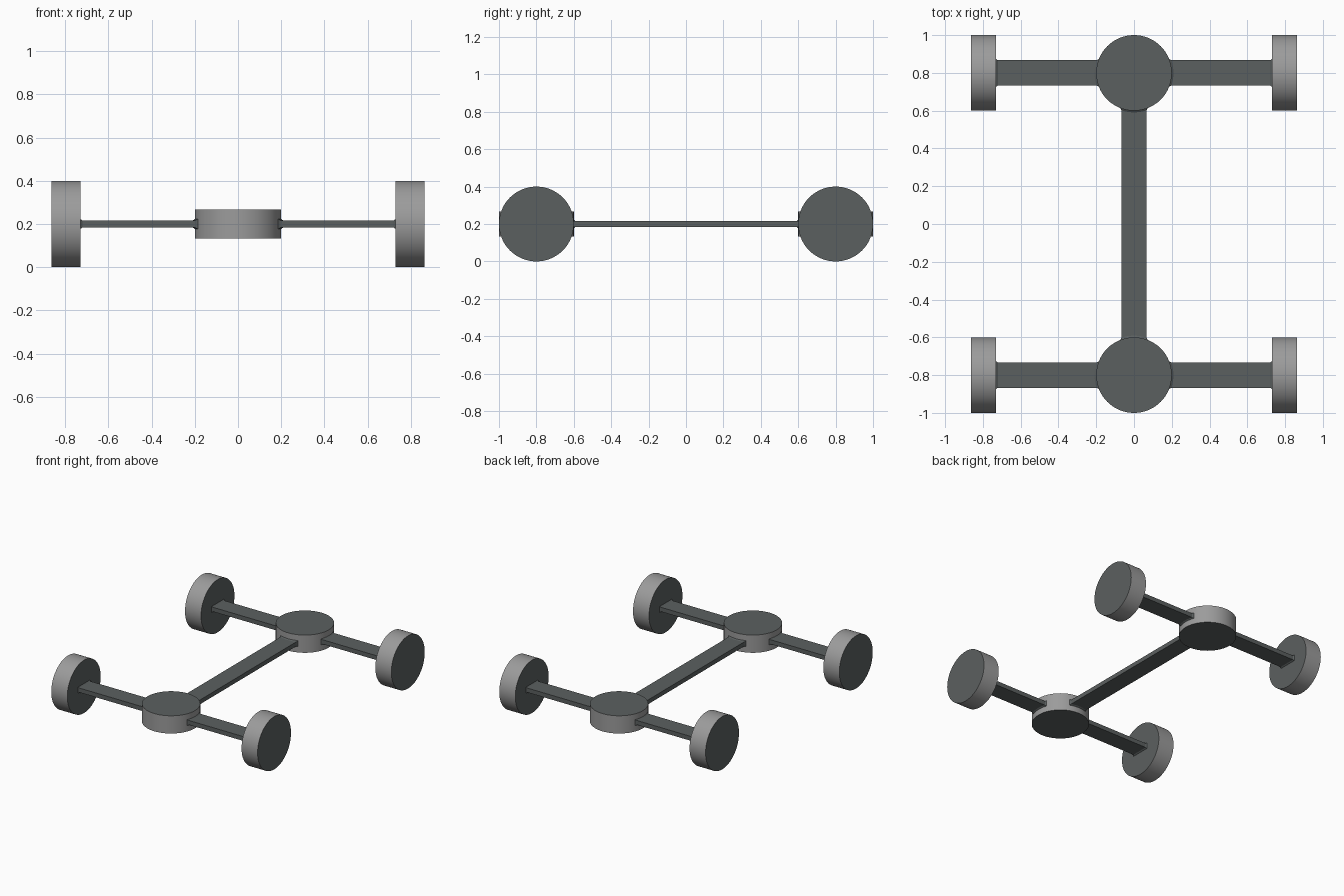
import bpy, bmesh, math
from mathutils import Matrix, Vector

if "Cube" in bpy.data.objects:
    bpy.data.objects.remove(bpy.data.objects["Cube"])

R, HALF, AXLE_Z = 0.2, 0.067, 0.2      # disc radius, half thickness, axle height
BEAM_W, BEAM_T = 0.067, 0.0165         # beam half width and half thickness
FLARE = 0.009                          # size of the flare where beams join discs


def make_material(name, rgb):
    m = bpy.data.materials.new(name)
    m.diffuse_color = (*rgb, 1)
    m.use_nodes = True
    m.node_tree.nodes["Principled BSDF"].inputs["Base Color"].default_value = m.diffuse_color
    return m


dark = make_material("dark slate", (0.105, 0.117, 0.117))
grey = make_material("mid grey", (0.33, 0.33, 0.33))


def finish(bm, name, mats):
    bmesh.ops.recalc_face_normals(bm, faces=bm.faces)
    me = bpy.data.meshes.new(name)
    bm.to_mesh(me)
    bm.free()
    for m in mats:
        me.materials.append(m)
    ob = bpy.data.objects.new(name, me)
    bpy.context.collection.objects.link(ob)
    bpy.ops.object.select_all(action='DESELECT')
    ob.select_set(True)
    bpy.context.view_layer.objects.active = ob
    bpy.ops.object.shade_smooth_by_angle(angle=math.radians(25))
    return ob


def disc(name, loc, rot=Matrix()):
    """Flat disc with dark caps and a grey rim."""
    bm = bmesh.new()
    bmesh.ops.create_cone(bm, cap_ends=True, segments=64, radius1=R, radius2=R, depth=2 * HALF)
    for f in bm.faces:
        f.material_index = 0 if len(f.verts) > 4 else 1
    bm.transform(Matrix.Translation(loc) @ rot)
    finish(bm, name, (dark, grey))


def beam(name, length, far_round, matrix):
    """Flat beam along local x from a hub centre, flared at both ends."""
    def near(y, r):
        return math.sqrt(r * r - y * y)

    def far(y, gap):
        return length - near(y, R + gap) if far_round else length - gap

    # Each station: position function, half width, half thickness
    stations = [
        (lambda y: near(y, R - 0.004), BEAM_W + FLARE, BEAM_T + FLARE),
        (lambda y: near(y, R + 0.009), BEAM_W, BEAM_T),
        (lambda y: far(y, 0.009), BEAM_W, BEAM_T),
        (lambda y: far(y, -0.004), BEAM_W + FLARE, BEAM_T + FLARE),
    ]
    bm = bmesh.new()
    steps = 8
    rings = []
    for pos, w, t in stations:
        ys = [w * (2 * i / steps - 1) for i in range(steps + 1)]
        ring = [bm.verts.new((pos(y), y, t)) for y in ys]
        ring += [bm.verts.new((pos(y), y, -t)) for y in reversed(ys)]
        rings.append(ring)
    n = len(rings[0])
    for a, b in zip(rings, rings[1:]):
        for i in range(n):
            j = (i + 1) % n
            bm.faces.new((a[i], a[j], b[j], b[i]))
    # Close both ends with strips
    for ring in (rings[0], rings[-1]):
        for i in range(steps):
            bm.faces.new((ring[i], ring[i + 1], ring[n - 2 - i], ring[n - 1 - i]))
    bm.transform(matrix)
    finish(bm, name, (dark,))


# Hubs, wheels and axle beams, front and back
side_turn = Matrix.Rotation(math.pi / 2, 4, 'Y')
for end, y in (("front", -0.8), ("back", 0.8)):
    disc(end + "_hub", Vector((0, y, AXLE_Z)))
    for side, s in (("left", -1), ("right", 1)):
        disc(f"{end}_{side}_wheel", Vector((s * 0.797, y, AXLE_Z)), side_turn)
        turn = Matrix.Rotation(0 if s > 0 else math.pi, 4, 'Z')
        beam(f"{end}_{side}_axle", 0.73, False, Matrix.Translation((0, y, AXLE_Z)) @ turn)

# Central beam joining the two hubs
beam("central_beam", 1.6, True,
     Matrix.Translation((0, -0.8, AXLE_Z)) @ Matrix.Rotation(math.pi / 2, 4, 'Z'))
